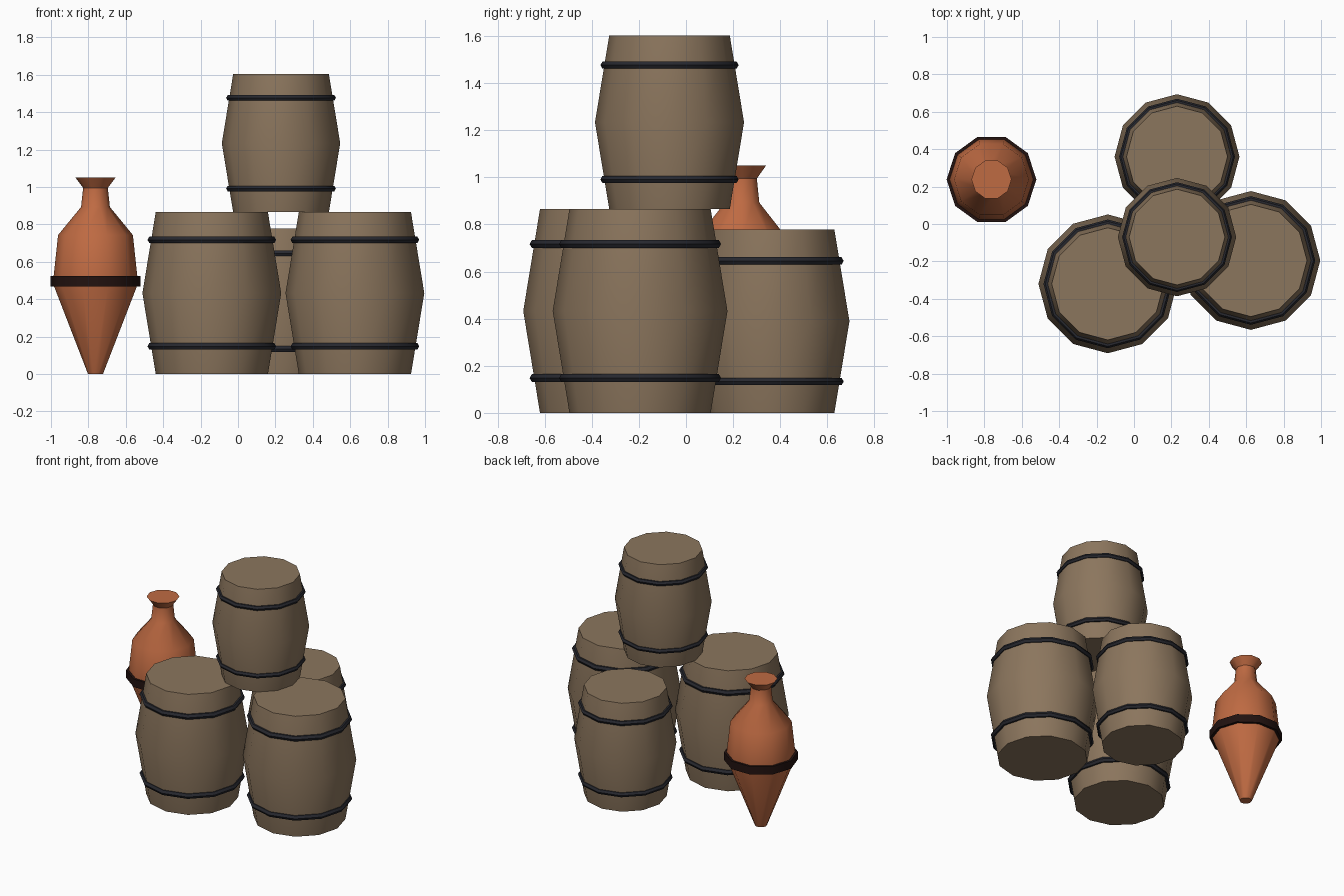
import bpy
import math

if "Cube" in bpy.data.objects:
    bpy.data.objects.remove(bpy.data.objects["Cube"], do_unlink=True)


def material(name, rgb):
    mat = bpy.data.materials.new(name)
    mat.use_nodes = True
    mat.diffuse_color = (*rgb, 1)
    mat.node_tree.nodes["Principled BSDF"].inputs["Base Color"].default_value = (*rgb, 1)
    return mat


WOOD = material("brown wood", (0.26, 0.18, 0.11))
IRON = material("dark iron", (0.02, 0.021, 0.028))
CLAY = material("orange clay", (0.52, 0.145, 0.055))
PAINT = material("dark band", (0.016, 0.006, 0.005))


def lathe(name, profile, sides, mat, location, scale=1.0, closed_loop=False, angle=35):
    """Spin (radius, height) points round z; cap the ends or close the loop."""
    verts = [(r * math.cos(math.tau * i / sides), r * math.sin(math.tau * i / sides), z)
             for r, z in profile for i in range(sides)]
    rows = len(profile)
    faces = []
    for j in range(rows if closed_loop else rows - 1):
        a, b = j * sides, (j + 1) % rows * sides
        for i in range(sides):
            k = (i + 1) % sides
            faces.append((a + i, a + k, b + k, b + i))
    if not closed_loop:
        faces.append(tuple(reversed(range(sides))))
        faces.append(tuple(range((rows - 1) * sides, rows * sides)))
    mesh = bpy.data.meshes.new(name)
    mesh.from_pydata(verts, [], faces)
    mesh.materials.append(mat)
    obj = bpy.data.objects.new(name, mesh)
    obj.location = location
    obj.scale = (scale,) * 3
    bpy.context.collection.objects.link(obj)
    bpy.ops.object.select_all(action="DESELECT")
    obj.select_set(True)
    bpy.context.view_layer.objects.active = obj
    bpy.ops.object.shade_smooth_by_angle(angle=math.radians(angle))
    return obj


HEIGHT, END, BELLY = 0.865, 0.30, 0.371


def barrel(name, location, scale):
    # Staved body with a flat lid and base
    lathe(name, [(END, 0), (BELLY, HEIGHT / 2), (END, HEIGHT)], 12, WOOD, location, scale)
    # Two iron hoops with a six-sided section
    for label, z in (("lower", 0.148), ("upper", HEIGHT - 0.148)):
        section = [(0.324 + 0.02 * math.cos(math.tau * i / 6),
                    z + 0.02 * math.sin(math.tau * i / 6)) for i in range(6)]
        lathe(f"{name}_{label}_hoop", section, 12, IRON, location, scale, closed_loop=True)


barrel("left_front_barrel", (0.625, -0.195, 0), 1.0)
barrel("right_front_barrel", (-0.14, -0.32, 0), 1.0)
barrel("back_barrel", (0.23, 0.36, 0), 0.9)
barrel("top_barrel", (0.23, -0.07, HEIGHT), 0.853)

# Clay jar with a pointed foot, narrow neck and flared rim
JAR = (-0.762, 0.238, 0)
lathe("jar", [(0.04, 0), (0.222, 0.47), (0.224, 0.52), (0.2, 0.743), (0.077, 0.893),
              (0.066, 0.995), (0.107, 1.05)], 10, CLAY, JAR, angle=40)
lathe("jar_band", [(0.21, 0.467), (0.24, 0.467), (0.24, 0.524), (0.21, 0.524)],
      10, PAINT, JAR, closed_loop=True, angle=40)
